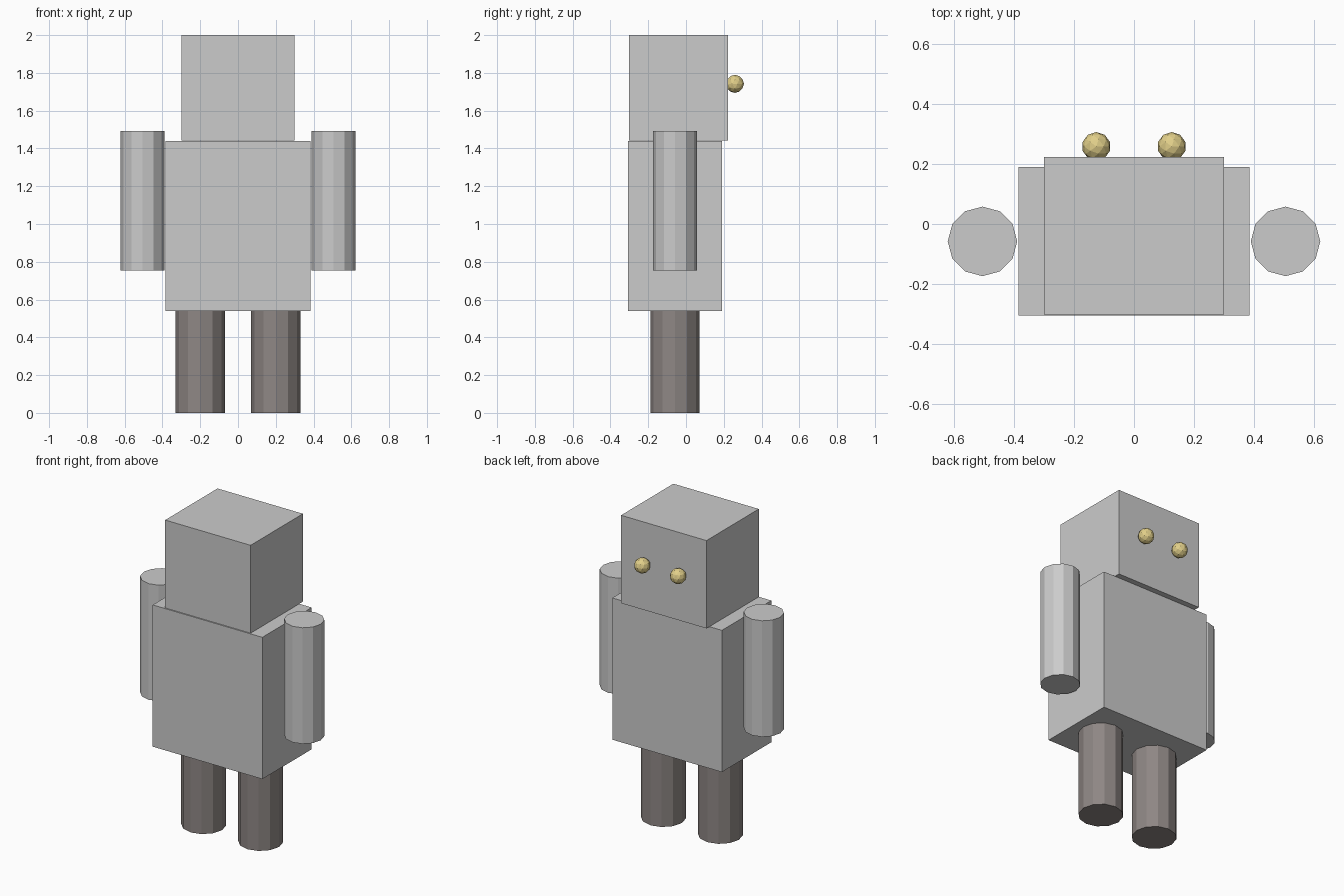
import bpy

if "Cube" in bpy.data.objects:
    bpy.data.objects.remove(bpy.data.objects["Cube"])


def material(name, color):
    mat = bpy.data.materials.new(name)
    mat.diffuse_color = (*color, 1)
    mat.use_nodes = True
    mat.node_tree.nodes["Principled BSDF"].inputs["Base Color"].default_value = mat.diffuse_color
    return mat


def finish(name, mat=None):
    obj = bpy.context.object
    obj.name = name
    if mat:
        obj.data.materials.append(mat)
    return obj


def box(name, lo, hi):
    center = [(a + b) / 2 for a, b in zip(lo, hi)]
    bpy.ops.mesh.primitive_cube_add(size=1, location=center)
    obj = finish(name)
    obj.scale = [b - a for a, b in zip(lo, hi)]


def limb(name, x, y, radius, z0, z1, mat=None):
    bpy.ops.mesh.primitive_cylinder_add(vertices=12, radius=radius, depth=z1 - z0,
                                        location=(x, y, (z0 + z1) / 2))
    finish(name, mat)


dark = material("dark_grey", (0.27, 0.24, 0.23))
gold = material("gold", (0.75, 0.62, 0.25))

# Torso and head
box("torso", (-0.385, -0.306, 0.54), (0.385, 0.19, 1.44))
box("head", (-0.30, -0.302, 1.442), (0.30, 0.223, 2.0))

# Paired arms, legs and eyes
for side, s in (("left", -1), ("right", 1)):
    limb(side + "_arm", s * 0.506, -0.058, 0.116, 0.755, 1.492)
    limb(side + "_leg", s * 0.20, -0.059, 0.13, 0, 0.54, dark)
    bpy.ops.mesh.primitive_ico_sphere_add(subdivisions=2, radius=0.048,
                                          location=(s * 0.126, 0.259, 1.742))
    finish(side + "_eye", gold)
